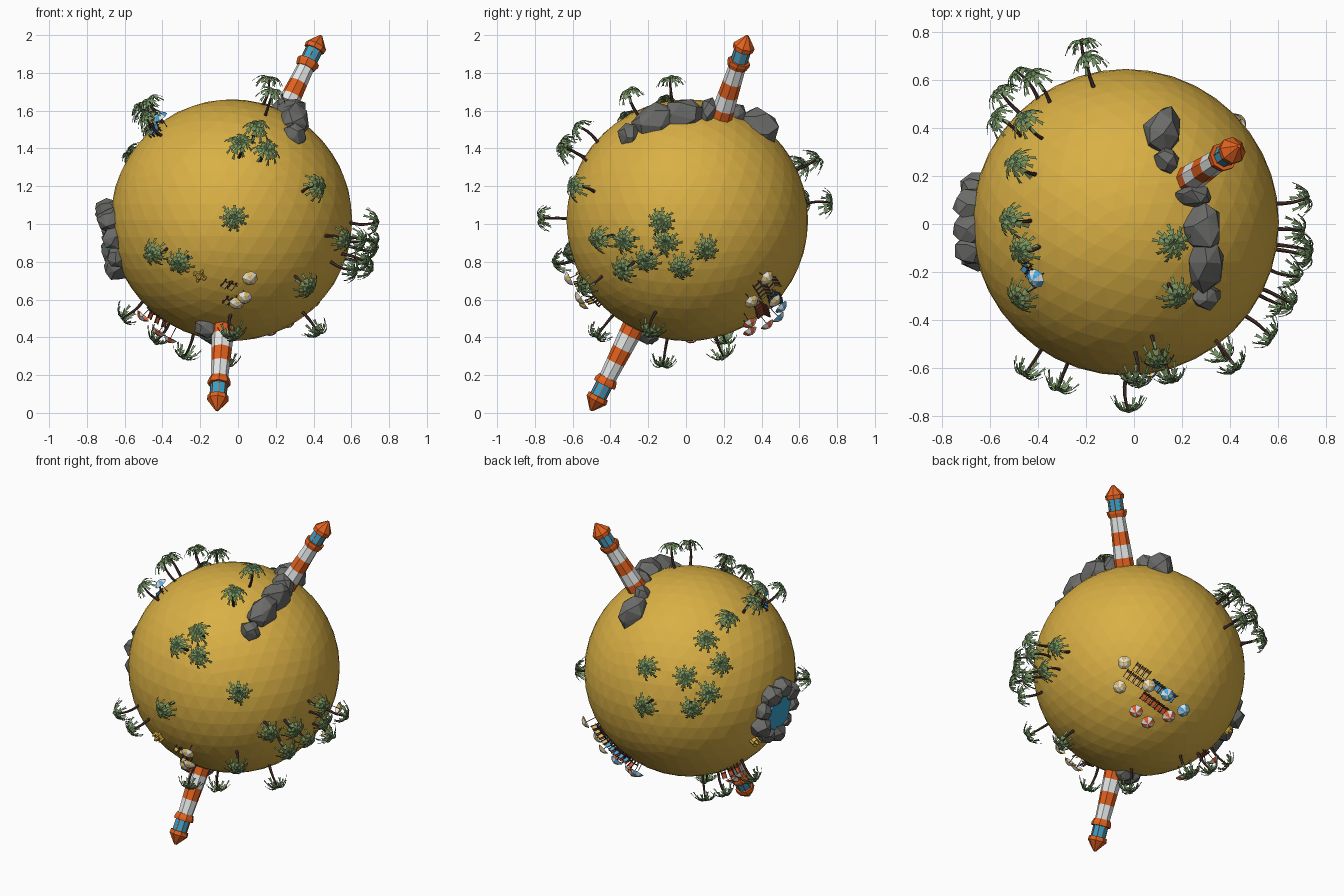
import bpy, bmesh, math, random
from mathutils import Vector, Matrix

random.seed(4)
if "Cube" in bpy.data.objects:
    bpy.data.objects.remove(bpy.data.objects["Cube"])

CENTRE, R = Vector((-0.035, 0.007, 1.02)), 0.64
COLOURS = {
    "sand": (0.70, 0.435, 0.06), "rock": (0.145, 0.145, 0.14), "orange": (0.76, 0.12, 0.014),
    "white": (0.80, 0.82, 0.82), "blue": (0.04, 0.36, 0.60), "leaf": (0.17, 0.29, 0.12),
    "wood": (0.07, 0.035, 0.028), "cream": (0.76, 0.50, 0.13), "red": (0.78, 0.11, 0.03),
    "sky": (0.07, 0.42, 0.80),
}
MATS = {}
for key, rgb in COLOURS.items():
    m = bpy.data.materials.new(key)
    m.use_nodes = True
    m.diffuse_color = (*rgb, 1)
    m.node_tree.nodes["Principled BSDF"].inputs["Base Color"].default_value = (*rgb, 1)
    MATS[key] = m


def to_mesh(name, bm, *colours):
    mesh = bpy.data.meshes.new(name)
    bm.to_mesh(mesh)
    bm.free()
    for c in colours:
        mesh.materials.append(MATS[c])
    return mesh


def add(name, mesh, matrix):
    ob = bpy.data.objects.new(name, mesh)
    bpy.context.collection.objects.link(ob)
    ob.matrix_world = matrix


def spot(az, el, u, v, h=0.0, spin=0.0):
    """Frame standing on the planet; u, v are offsets across the side facing az, el."""
    az, el = math.radians(az), math.radians(el)
    right = Vector((-math.sin(az), math.cos(az), 0))
    out = Vector((math.cos(el) * math.cos(az), math.cos(el) * math.sin(az), math.sin(el)))
    depth = math.sqrt(max((R + h) ** 2 - u * u - v * v, 0))
    z = (right * u + out.cross(right) * v + out * depth).normalized()
    x = (right - z * right.dot(z)).normalized()
    rot = Matrix((x, z.cross(x), z)).transposed().to_4x4()
    return Matrix.Translation(CENTRE + z * R) @ rot @ Matrix.Rotation(spin, 4, "Z")


def lathe(bm, profile, sides, mats, centre=(0, 0, 0)):
    """Rings of (height, radius) joined by bands, each band with its material index."""
    c = Vector(centre)
    rings = [[bm.verts.new(c + Vector((r * math.cos(a), r * math.sin(a), h)))
              for a in (math.tau * i / sides for i in range(sides))] for h, r in profile]
    for lo, hi, mat in zip(rings, rings[1:], mats):
        for i in range(sides):
            j = (i + 1) % sides
            bm.faces.new((lo[i], lo[j], hi[j], hi[i])).material_index = mat
    bm.faces.new(rings[-1]).material_index = mats[-1]


def box(bm, size, loc, mat=0, tilt=0.0):
    m = Matrix.Translation(loc) @ Matrix.Rotation(tilt, 4, "X") @ Matrix.Diagonal((*size, 1))
    for v in bmesh.ops.create_cube(bm, size=1, matrix=m)["verts"]:
        for f in v.link_faces:
            f.material_index = mat


# Planet
bm = bmesh.new()
bmesh.ops.create_icosphere(bm, subdivisions=4, radius=R)
add("planet", to_mesh("planet", bm, "sand"), Matrix.Translation(CENTRE))

# Lighthouses: striped tower, gallery, lamp room and roof
bm = bmesh.new()
tower = [(-.03, .061), (.045, .058), (.125, .054), (.205, .050), (.295, .046), (.295, .052), (.32, .061),
         (.337, .061), (.337, .045), (.405, .045), (.405, .056), (.43, .058), (.44, .05), (.492, .008)]
lathe(bm, tower, 8, [0, 1, 0, 1, 0, 0, 0, 0, 2, 0, 0, 0, 0])
for i in range(8):
    a = math.tau * i / 8
    box(bm, (.004, .004, .07), (.044 * math.cos(a), .044 * math.sin(a), .372))
lighthouse = to_mesh("lighthouse", bm, "orange", "white", "blue")
add("upper_lighthouse", lighthouse, spot(-90, 90, .268, .18))
add("lower_lighthouse", lighthouse, spot(-90, -90, -.043, .288))


# Rocks: faceted hulls
def rock_mesh():
    bm = bmesh.new()
    n = 20
    for i in range(n):
        z = 1 - 2 * (i + .5) / n
        a = i * 2.4 + random.uniform(-.35, .35)
        s = math.sqrt(1 - z * z)
        bm.verts.new(Vector((s * math.cos(a), s * math.sin(a), z)) * random.uniform(.92, 1.12))
    bmesh.ops.convex_hull(bm, input=bm.verts)
    bmesh.ops.dissolve_limit(bm, angle_limit=.12, verts=bm.verts, edges=bm.edges)
    return to_mesh("rock", bm, "rock")


def rock(frame, sx, sy, sz):
    add("rock", rock_mesh(), frame @ Matrix.Diagonal((sx, sy, sz, 1)))


for x, y, sx, sy, sz in [(.155, .39, .085, .11, .105), (.175, .265, .058, .055, .065),
                         (.29, .11, .085, .05, .085), (.33, -.025, .09, .105, .10),
                         (.345, -.17, .09, .125, .095), (.345, -.315, .065, .062, .065)]:
    rock(spot(-90, 90, x, y, .02), sx, sy, sz)
for x, y, s in [(-.13, .27, .065), (-.06, .20, .055), (-.11, .21, .065)]:
    rock(spot(-90, -90, x, y), s, s, s)

# Pond with a ring of rocks
bm = bmesh.new()
lathe(bm, [(-.03, .13), (.03, .12)], 9, [0])
add("pond_water", to_mesh("pond_water", bm, "blue"), spot(180, -9, 0, 0))
for i in range(9):
    a, s = math.tau * i / 9, random.uniform(.055, .075)
    rock(spot(180, -9, .14 * math.cos(a), .15 * math.sin(a)), s, s, s * 1.2)

# Palms: bowed trunk and serrated drooping leaves
TOP = .145


def palm_mesh():
    bm = bmesh.new()
    rings = []
    for k in range(6):
        t = k / 5
        c = Vector((.014 * math.sin(math.pi * t), 0, -.02 + (TOP + .02) * t))
        r = .0095 - .004 * t
        rings.append([bm.verts.new(c + Vector((r * math.cos(i * math.tau / 6), r * math.sin(i * math.tau / 6), 0)))
                      for i in range(6)])
    for lo, hi in zip(rings, rings[1:]):
        for i in range(6):
            bm.faces.new((lo[i - 1], lo[i], hi[i], hi[i - 1])).material_index = 1
    steps = 4
    for i in range(9):
        a = math.tau * i / 9 + random.uniform(-.12, .12)
        length, lift = random.uniform(.07, .085), random.uniform(.03, .07)
        out, side = Vector((math.cos(a), math.sin(a), 0)), Vector((-math.sin(a), math.cos(a), 0))

        def rib(t, w=0.0):
            return out * length * t + side * w + Vector((0, 0, TOP + lift * t - .09 * t * t - abs(w) * .4))

        mid = [bm.verts.new(rib(k / steps)) for k in range(steps + 1)]
        for k in range(steps):
            w = (.013, .019, .017, .008)[k]
            for sgn in (1, -1):
                notch = bm.verts.new(rib((k + .25) / steps, sgn * w * .6))
                point = bm.verts.new(rib((k + 1.1) / steps, sgn * w))
                loop = (mid[k], mid[k + 1], point, notch)
                bm.faces.new(loop if sgn > 0 else loop[::-1])
    return to_mesh("palm", bm, "leaf", "wood")


palms = [palm_mesh() for _ in range(3)]
GROVES = {
    (-90, 0): [(.01, .01), (-.42, -.18), (-.28, -.23), (.41, -.36), (.46, .18), (.19, .38), (.135, .50), (.045, .41)],
    (-90, 90): [(.20, -.09), (.22, -.31), (-.49, .01), (-.44, -.12), (-.45, -.32), (-.46, .25)],
    (125, 25): [(.19, .04), (-.03, -.04), (-.265, .02), (-.28, -.22), (.01, -.235), (.115, -.14), (.10, .19)],
    (0, 0): [(-.14, -.01), (-.48, -.105), (-.34, -.11), (-.115, -.12), (.1, -.16), (-.225, -.22),
             (-.345, -.265), (-.035, -.255)],
    (-90, -90): [(-.57, -.15), (-.245, -.19), (-.4, -.2), (-.03, .13), (.46, .2), (0, .48)],
}
for (az, el), places in GROVES.items():
    for u, v in places:
        add("palm", random.choice(palms), spot(az, el, u, v, .14, random.uniform(0, 6)))


# Parasols: pole and eight-panel domed canopy in two colours
def parasol_mesh(colour):
    bm = bmesh.new()
    lathe(bm, [(-.01, .002), (.075, .002)], 5, [2])
    tip = bm.verts.new((0, 0, .09))
    rim, mid = [[bm.verts.new((r * math.cos(i * math.tau / 8), r * math.sin(i * math.tau / 8), h))
                 for i in range(8)] for r, h in ((.042, .063), (.025, .081))]
    for i in range(8):
        bm.faces.new((tip, mid[i - 1], mid[i])).material_index = i % 2
        bm.faces.new((mid[i - 1], rim[i - 1], rim[i], mid[i])).material_index = i % 2
    return to_mesh("parasol", bm, colour, "white", "wood")


# Deck chairs: wooden legs with a cloth seat and back
def chair_mesh(colour):
    bm = bmesh.new()
    box(bm, (.02, .038, .003), (0, -.008, .016), 0)
    box(bm, (.02, .003, .034), (0, .019, .03), 0, -.5)
    for x in (-.012, .012):
        box(bm, (.005, .056, .005), (x, -.002, .014), 1)
        box(bm, (.005, .005, .042), (x, .02, .03), 1, -.5)
        for y in (-.025, .014):
            box(bm, (.005, .005, .022), (x, y, .005), 1)
    return to_mesh("deck_chair", bm, colour, "wood")


KINDS = ("cream", "sky", "red")
parasols = {c: parasol_mesh(c) for c in KINDS}
chairs = {c: chair_mesh(c) for c in KINDS}
for colour, az, el, places in [
        ("cream", 52, -25, [(-.115, -.015), (.04, -.155), (-.14, -.165)]),
        ("sky", 52, -25, [(.155, -.205), (.26, -.295)]),
        ("red", 52, -25, [(-.035, -.31), (.04, -.375), (.17, -.335)]),
        ("cream", -90, 0, [(.10, -.315), (.07, -.42), (.03, -.45)]),
        ("red", -90, -90, [(-.48, -.14), (-.39, -.06), (-.33, -.02)]),
        ("sky", -90, 90, [(-.385, -.24)])]:
    for u, v in places:
        add("parasol", parasols[colour], spot(az, el, u, v, .08, random.uniform(0, 6)))
# Rows of chairs: colour, facing side, start, step, count
for colour, az, el, u, v, du, dv, n in [
        ("cream", 52, -25, -.035, -.04, .03, -.02, 3), ("cream", 52, -25, -.09, -.08, .03, -.02, 4),
        ("sky", 52, -25, .065, -.135, .03, -.02, 5), ("red", 52, -25, .015, -.21, .03, -.02, 5),
        ("cream", -90, 0, -.03, -.34, .035, -.01, 2), ("cream", -90, 0, -.02, -.43, .03, -.01, 2),
        ("red", -90, -90, -.43, -.12, .035, -.02, 3), ("sky", -90, 90, -.42, -.19, .02, -.03, 2)]:
    for i in range(n):
        add("deck_chair", chairs[colour], spot(az, el, u + du * i, v + dv * i, .02, -.6))

# Sand castles: keep, walls and corner turrets
bm = bmesh.new()
box(bm, (.04, .04, .02), (0, 0, .008))
lathe(bm, [(0, .013), (.035, .011), (.05, .001)], 6, [0, 0])
for x in (-.02, .02):
    for y in (-.02, .02):
        lathe(bm, [(-.01, .009), (.025, .008), (.038, .001)], 6, [0, 0], (x, y, 0))
castle = to_mesh("sand_castle", bm, "sand")
add("sand_castle", castle, spot(-90, 0, -.17, -.30, .02, .4))
add("sand_castle", castle, spot(125, 25, .40, -.43, .02, .4))
